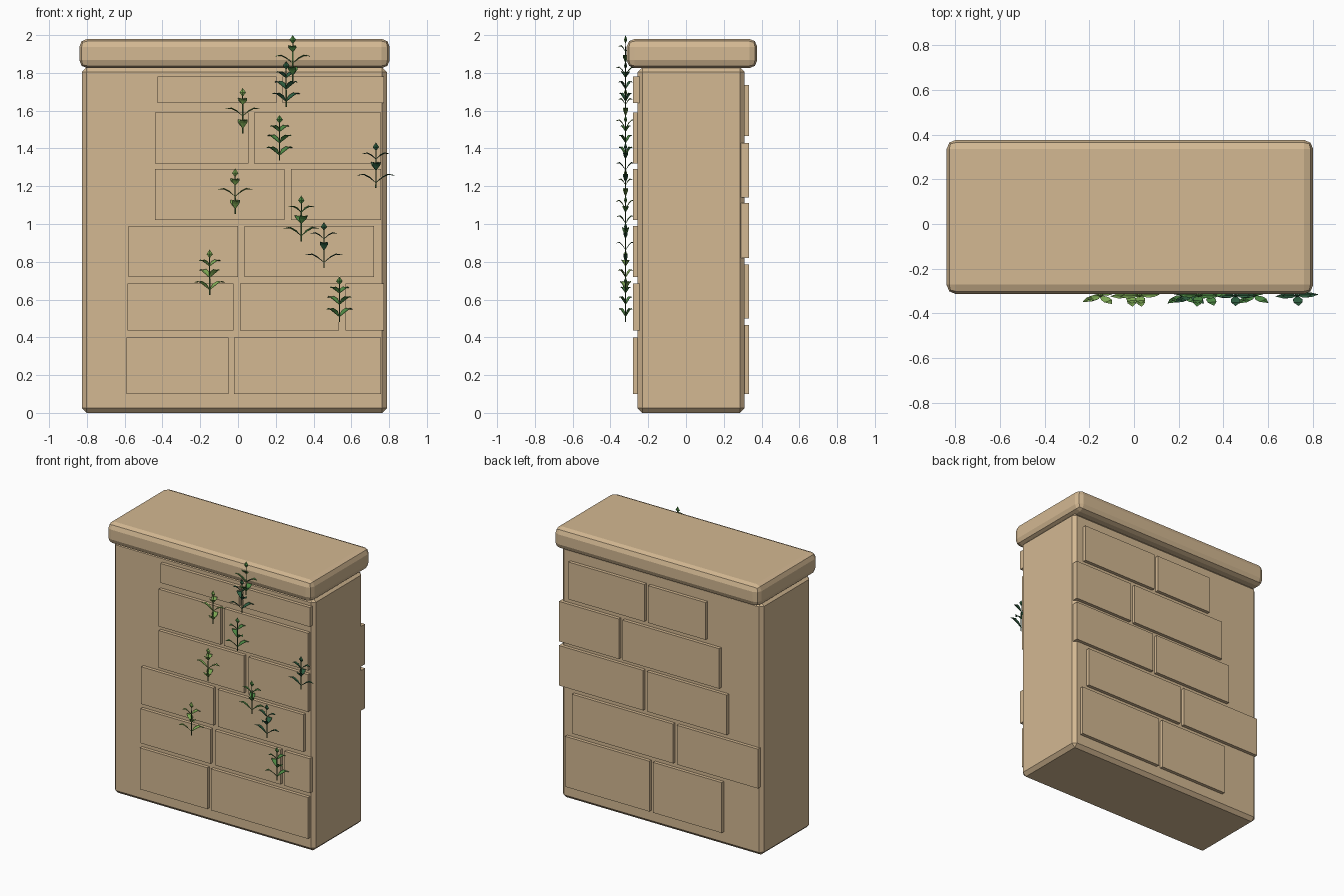
import bpy, bmesh, math
from mathutils import Vector

if "Cube" in bpy.data.objects:
    bpy.data.objects.remove(bpy.data.objects["Cube"])


def material(name, srgb):
    lin = [((c / 255 + 0.055) / 1.055) ** 2.4 for c in srgb]
    m = bpy.data.materials.new(name)
    m.diffuse_color = (*lin, 1)
    m.use_nodes = True
    m.node_tree.nodes["Principled BSDF"].inputs["Base Color"].default_value = m.diffuse_color
    return m


STONE = material("tan stone", (211, 184, 146))
STEM = material("stem green", (52, 82, 42))
LEAF = {
    "light": material("light leaf green", (126, 170, 84)),
    "mid": material("mid leaf green", (76, 134, 66)),
    "dark": material("dark leaf green", (46, 94, 64)),
}


def finish(bm, name, mats):
    mesh = bpy.data.meshes.new(name)
    bm.to_mesh(mesh)
    bm.free()
    for m in mats:
        mesh.materials.append(m)
    ob = bpy.data.objects.new(name, mesh)
    bpy.context.collection.objects.link(ob)
    return ob


def box(name, x0, x1, y0, y1, z0, z1, bevel=0, segments=1):
    bm = bmesh.new()
    bmesh.ops.create_cube(bm, size=1)
    for v in bm.verts:
        v.co = Vector((x0 + (v.co.x + 0.5) * (x1 - x0),
                       y0 + (v.co.y + 0.5) * (y1 - y0),
                       z0 + (v.co.z + 0.5) * (z1 - z0)))
    if bevel:
        bmesh.ops.bevel(bm, geom=bm.edges[:], offset=bevel, segments=segments,
                        profile=0.5, affect='EDGES')
    return finish(bm, name, [STONE])


# Wall core and rounded coping slab
box("wall_body", -0.826, 0.788, -0.256, 0.31, 0, 1.83, 0.025)
box("coping_slab", -0.84, 0.803, -0.314, 0.377, 1.825, 1.98, 0.042, 2)

# Raised bricks: (bottom, top, [(left, right), ...]) per course
FRONT = [
    (0.10, 0.40, [(-0.59, -0.05), (-0.02, 0.757)]),
    (0.435, 0.685, [(-0.585, -0.025), (0.01, 0.535), (0.57, 0.772)]),
    (0.72, 0.99, [(-0.58, 0.0), (0.035, 0.72)]),
    (1.02, 1.29, [(-0.44, 0.245), (0.28, 0.757)]),
    (1.32, 1.59, [(-0.44, 0.055), (0.085, 0.757)]),
    (1.64, 1.78, [(-0.425, 0.205), (0.235, 0.772)]),
]
BACK = [
    (0.10, 0.465, [(0.06, 0.735), (-0.52, 0.03)]),
    (0.50, 0.785, [(-0.13, 0.68), (-0.81, -0.16)]),
    (0.82, 1.11, [(0.11, 0.785), (-0.56, 0.08)]),
    (1.14, 1.43, [(0.305, 0.785), (-0.50, 0.275)]),
    (1.465, 1.735, [(0.10, 0.71), (-0.39, 0.07)]),
]
for side, courses, y0, y1 in (("front", FRONT, -0.28, -0.24), ("back", BACK, 0.29, 0.334)):
    for r, (z0, z1, spans) in enumerate(courses):
        for i, (x0, x1) in enumerate(spans):
            box(f"{side}_brick_{r + 1}_{i + 1}", x0, x1, y0, y1, z0, z1)


# Climbing sprigs: thin stem, three crossed leaf pairs, upright tip leaf
def add_leaf(bm, base, angle, length, width):
    out = Vector((math.cos(angle), math.sin(angle), 0))
    side = Vector((-out.y, out.x, 0))
    rows = []
    for t, rise, w in ((0, 0, 0.1), (0.35, 0.024, 0.9), (0.65, 0.038, 0.85), (1, 0.036, 0)):
        mid = base + out * (t * length) + Vector((0, 0, rise * length / 0.09))
        edge = side * (w * width / 2)
        lift = Vector((0, 0, 0.005 * w))
        rows.append([bm.verts.new(p) for p in
                     ((mid - edge + lift, mid, mid + edge + lift) if w else (mid,))])
    for a, b in zip(rows, rows[1:]):
        for k in (0, 1):
            if len(b) == 3:
                bm.faces.new((a[k], b[k], b[k + 1], a[k + 1]))
            else:
                bm.faces.new((a[k], b[0], a[k + 1]))


def sprig(name, x, z, turn, shade):
    bm = bmesh.new()
    for level, (h, length) in enumerate(((0.03, 0.098), (0.095, 0.092), (0.155, 0.07))):
        for half in (0, math.pi):
            add_leaf(bm, Vector((0, 0, h)), math.radians(turn) + level * math.pi / 2 + half,
                     length, 0.046)
    bm.normal_update()
    bmesh.ops.solidify(bm, geom=bm.faces[:], thickness=0.002)
    # tip leaf
    n = len(bm.faces)
    tip = bmesh.ops.create_cone(bm, segments=4, radius1=0.017, radius2=0, depth=0.025)["verts"]
    for v in tip:
        v.co.z += 0.2295
    tail = bmesh.ops.create_cone(bm, segments=4, radius1=0, radius2=0.017, depth=0.02)["verts"]
    for v in tail:
        v.co.z += 0.207
    n = len(bm.faces)
    # stem
    stem = bmesh.ops.create_cone(bm, segments=6, radius1=0.004, radius2=0.003, depth=0.205)["verts"]
    for v in stem:
        v.co.z += 0.1025
    bm.faces.ensure_lookup_table()
    for f in bm.faces[n:]:
        f.material_index = 1
    # flatten the sprig against the wall
    for v in bm.verts:
        v.co = Vector((x + v.co.x, -0.32 + v.co.y * 0.52, z + v.co.z))
    finish(bm, name, [LEAF[shade], STEM])


SPRIGS = [
    (0.29, 1.758, 85, "mid"), (0.255, 1.62, 40, "dark"), (0.025, 1.478, 95, "light"),
    (0.22, 1.335, 45, "mid"), (0.73, 1.19, 5, "dark"), (-0.015, 1.052, 95, "light"),
    (0.335, 0.908, 15, "mid"), (0.455, 0.768, 0, "dark"), (-0.15, 0.623, 35, "light"),
    (0.537, 0.48, 45, "mid"),
]
for i, s in enumerate(SPRIGS):
    sprig(f"ivy_sprig_{i + 1}", *s)
